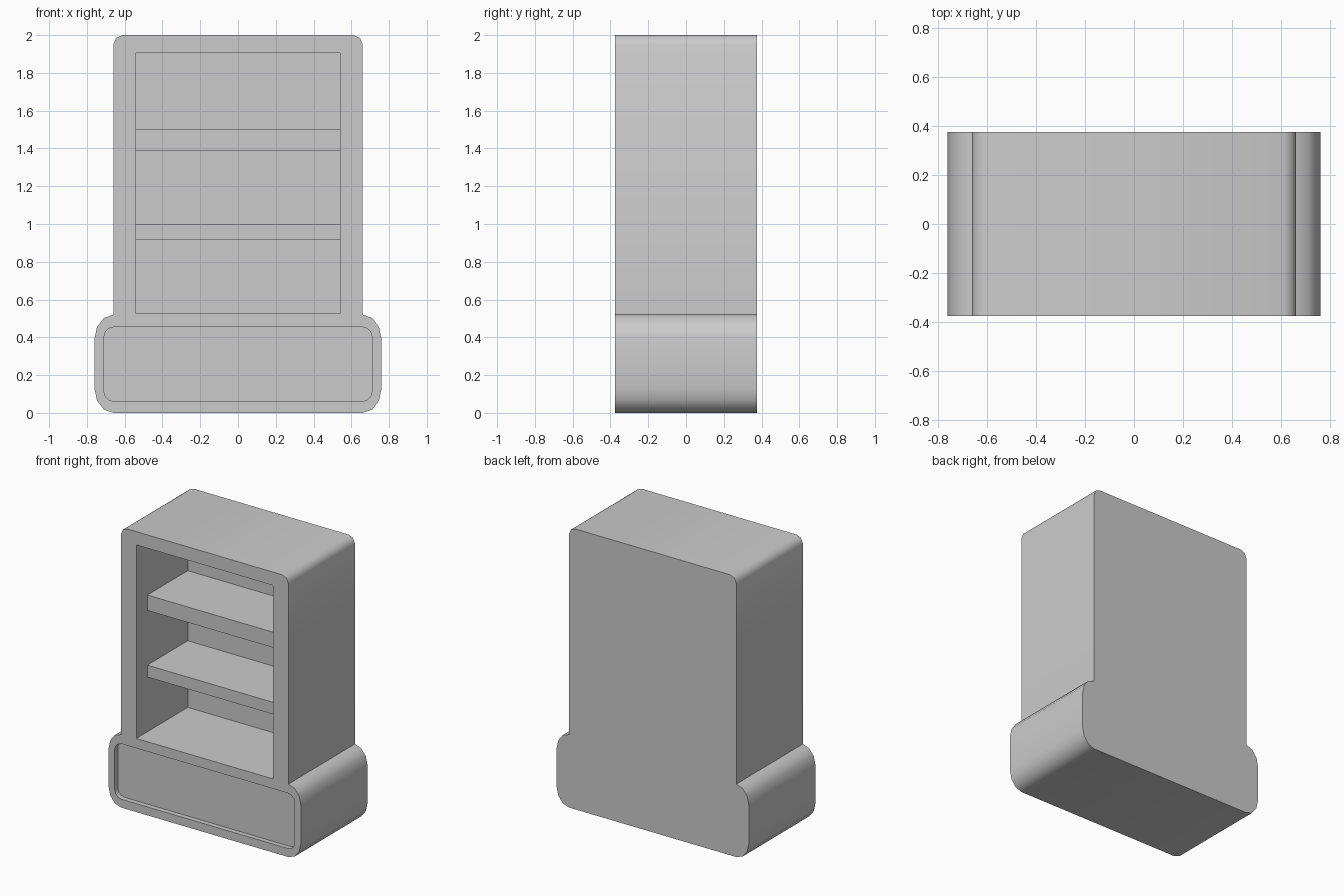
import bpy, bmesh, math

if "Cube" in bpy.data.objects:
    bpy.data.objects.remove(bpy.data.objects["Cube"])

FRONT, BACK = -0.375, 0.375
CAVITY_BACK = 0.205


def arc(cx, cz, rx, rz, start, end, segments):
    """Elliptical corner points in the xz plane, angles in degrees."""
    points = []
    for i in range(segments + 1):
        a = math.radians(start + (end - start) * i / segments)
        points.append((cx + rx * math.cos(a), cz + rz * math.sin(a)))
    return points


def mirrored(half):
    """Close a right-hand half outline by reflecting it across x = 0."""
    return half + [(-x, z) for x, z in reversed(half)]


def prism(name, outline, y0, y1):
    """Extrude an xz outline from y0 to y1."""
    bm = bmesh.new()
    face = bm.faces.new([bm.verts.new((x, y0, z)) for x, z in outline])
    ext = bmesh.ops.extrude_face_region(bm, geom=[face])
    verts = [g for g in ext["geom"] if isinstance(g, bmesh.types.BMVert)]
    bmesh.ops.translate(bm, verts=verts, vec=(0, y1 - y0, 0))
    bmesh.ops.recalc_face_normals(bm, faces=bm.faces)
    mesh = bpy.data.meshes.new(name)
    bm.to_mesh(mesh)
    bm.free()
    obj = bpy.data.objects.new(name, mesh)
    bpy.context.collection.objects.link(obj)
    return obj


def box(name, half_width, z0, z1, y0, y1):
    return prism(name, mirrored([(half_width, z0), (half_width, z1)]), y0, y1)


def carve(obj, cutter):
    cutter.hide_render = True
    mod = obj.modifiers.new("cut", "BOOLEAN")
    mod.operation = "DIFFERENCE"
    mod.solver = "EXACT"
    mod.object = cutter
    bpy.context.view_layer.objects.active = obj
    bpy.ops.object.modifier_apply(modifier=mod.name)
    bpy.data.objects.remove(cutter, do_unlink=True)


# Cabinet body: wide rounded plinth with a narrower upright above it
body = prism("cabinet_body", mirrored(
    arc(0.66, 0.13, 0.10, 0.13, -90, 0, 3)
    + arc(0.66, 0.39, 0.10, 0.13, 0, 90, 3)
    + arc(0.61, 1.95, 0.05, 0.05, 0, 90, 2)), FRONT, BACK)

# Open shelf compartment
carve(body, box("compartment_cutter", 0.54, 0.525, 1.905, FRONT - 0.1, CAVITY_BACK))

# Shallow rounded panel in the plinth front
carve(body, prism("panel_cutter", mirrored(
    arc(0.655, 0.115, 0.055, 0.055, -90, 0, 3)
    + arc(0.655, 0.40, 0.055, 0.055, 0, 90, 3)), FRONT - 0.1, FRONT + 0.035))

# Shelves, set back from the front
for name, z0, z1 in (("lower_shelf", 0.915, 1.0), ("upper_shelf", 1.39, 1.5)):
    box(name, 0.54, z0, z1, FRONT + 0.125, CAVITY_BACK)

# Smooth the rounded corners, keep the rest crisp
bpy.ops.object.select_all(action="DESELECT")
body.select_set(True)
bpy.context.view_layer.objects.active = body
bpy.ops.object.shade_smooth_by_angle(angle=math.radians(46))
